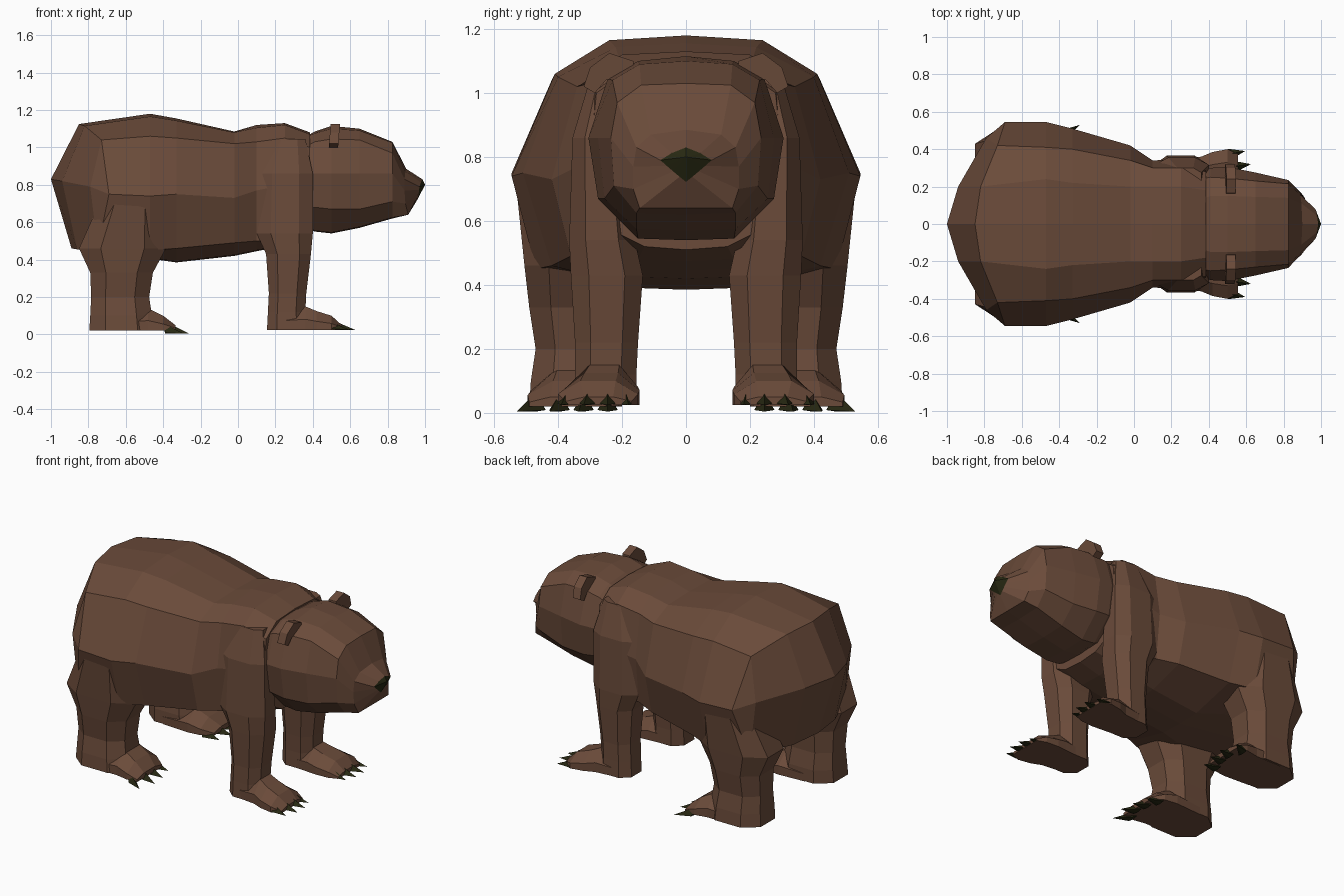
import bpy, bmesh

def material(name, rgb):
    m = bpy.data.materials.new(name)
    m.diffuse_color = (*rgb, 1)
    return m

FUR = material("brown_fur", (0.145, 0.070, 0.042))
DARK = material("dark_claw", (0.020, 0.021, 0.006))

def finish(name, bm, mat):
    bmesh.ops.remove_doubles(bm, verts=bm.verts, dist=0.0005)
    bmesh.ops.recalc_face_normals(bm, faces=bm.faces)
    me = bpy.data.meshes.new(name)
    bm.to_mesh(me)
    bm.free()
    me.materials.append(mat)
    ob = bpy.data.objects.new(name, me)
    bpy.context.collection.objects.link(ob)
    return ob

def loft(name, rings, mat, start=True, end=True):
    """Skin closed rings of equal point count, with optional end caps."""
    bm = bmesh.new()
    vs = [[bm.verts.new(p) for p in r] for r in rings]
    n = len(rings[0])
    for a, b in zip(vs, vs[1:]):
        for i in range(n):
            j = (i + 1) % n
            bm.faces.new((a[i], a[j], b[j], b[i]))
    if start:
        bm.faces.new(vs[0])
    if end:
        bm.faces.new(vs[-1])
    return finish(name, bm, mat)

def whole(half):
    """Close a half section (top centre to bottom centre) across y = 0."""
    return half + [(x, -y, z) for x, y, z in half[-2:0:-1]]

def at(x, *yz):
    return whole([(x, y, z) for y, z in yz])

def mirror_y(ob):
    m = ob.modifiers.new("mirror", 'MIRROR')
    m.use_axis = (False, True, False)
    m.use_mirror_merge = False

# Body: folded rump, then sections up to the chest
f0, f1, f2, wide = (-1, 0, .83), (-.94, .2, .82), (-.79, .46, .79), (-.69, .545, .75)
body = [
    whole([f0, f1, f2, wide, f2, f1, f0]),
    whole([(-.85, 0, 1.125), (-.82, .2, 1.115), (-.73, .42, 1.04), wide,
           (-.75, .46, .46), (-.86, .2, .455), (-.89, 0, .46)]),
    at(-.47, (0, 1.18), (.24, 1.165), (.41, 1.06), (.545, .74), (.47, .45), (.2, .41), (0, .405)),
    at(-.33, (0, 1.155), (.22, 1.143), (.40, 1.05), (.51, .75), (.42, .46), (.14, .39), (0, .385)),
    at(-.02, (0, 1.085), (.2, 1.08), (.34, 1.02), (.42, .73), (.36, .49), (.14, .425), (0, .42)),
    at(.10, (0, 1.12), (.2, 1.105), (.30, 1.03), (.34, .77), (.31, .50), (.14, .45), (0, .445)),
    at(.25, (0, 1.13), (.2, 1.12), (.30, 1.05), (.345, .80), (.30, .51), (.15, .48), (0, .475)),
    at(.385, (0, 1.08), (.18, 1.07), (.28, 1.0), (.30, .80), (.25, .58), (.13, .52), (0, .51)),
]
loft("body", body, FUR, start=False)

# Head with tapering muzzle
nose_ring = whole([(.985, 0, .83), (.978, .045, .812), (.97, .08, .79), (.968, .06, .772),
                   (.966, .04, .755), (.963, .02, .738), (.96, 0, .722)])
head = [
    at(.35, (0, 1.05), (.13, 1.05), (.24, 1.0), (.28, .86), (.26, .68), (.14, .59), (0, .58)),
    at(.41, (0, 1.085), (.15, 1.075), (.25, 1.03), (.30, .86), (.27, .68), (.15, .555), (0, .55)),
    at(.50, (0, 1.115), (.15, 1.10), (.245, 1.045), (.305, .86), (.275, .67), (.15, .545), (0, .54)),
    at(.65, (0, 1.10), (.145, 1.09), (.23, 1.04), (.275, .86), (.255, .67), (.155, .575), (0, .57)),
    at(.825, (0, 1.03), (.14, 1.025), (.215, .97), (.235, .86), (.225, .71), (.155, .625), (0, .62)),
    whole([(.90, 0, .885), (.895, .11, .87), (.89, .155, .83), (.89, .165, .77),
           (.895, .165, .70), (.91, .145, .64), (.91, 0, .64)]),
    nose_ring,
]
loft("head", head, FUR, end=False)

# Nose
loft("nose", [nose_ring, [(1.0, 0, .80)] * len(nose_ring)], DARK, start=False, end=False)

# Ears: bent slabs hugging the crown
ear = [(.16, 1.07), (.165, 1.10), (.24, 1.125), (.30, 1.08), (.32, 1.02), (.285, 1.0), (.25, 1.04)]
mirror_y(loft("ear", [[(x + .08 * (z - 1.06), y, z) for y, z in ear] for x in (.49, .54)], FUR))

def leg_ring(x0, x1, y0, y1, z, c=.25):
    """Rectangle with cut corners."""
    dx, dy = (x1 - x0) * c, (y1 - y0) * c
    return [(x0 + dx, y0, z), (x1 - dx, y0, z), (x1, y0 + dy, z), (x1, y1 - dy, z),
            (x1 - dx, y1, z), (x0 + dx, y1, z), (x0, y1 - dy, z), (x0, y0 + dy, z)]

def leg(name, rows):
    mirror_y(loft(name, [leg_ring(*r) for r in rows], FUR))

def foot(name, rows, base):
    """Foot sections along x: (x, y inner, y outer, top z)."""
    rings = []
    for x, y0, y1, z in rows:
        w = y1 - y0
        rings.append([(x, y0, base), (x, y0, base + (z - base) * .45), (x, y0 + w * .28, z),
                      (x, y1 - w * .28, z), (x, y1, base + (z - base) * .45), (x, y1, base)])
    mirror_y(loft(name, rings, FUR))

def claws(name, bases, length, splay, zb, zt):
    """Four-sided spikes fanning out from the toes."""
    bm = bmesh.new()
    for i, (x, y) in enumerate(bases):
        h = .032
        ring = [bm.verts.new(p) for p in ((x, y - h, zb + .005), (x - .02, y, zt),
                                          (x, y + h, zb + .005), (x, y, zb))]
        tip = bm.verts.new((x + length, y + splay[i], zb))
        bm.faces.new(ring)
        for k in range(4):
            bm.faces.new((ring[k], ring[(k + 1) % 4], tip))
    mirror_y(finish(name, bm, DARK))

# Front legs, from the shoulder down
leg("front_leg", [
    (.19, .36, .20, .30, 1.045), (.11, .40, .20, .355, .86), (.10, .40, .16, .365, .54),
    (.15, .39, .135, .36, .43), (.165, .365, .15, .347, .22), (.16, .36, .155, .347, .12),
    (.155, .37, .155, .35, .025)])
foot("front_foot", [(.22, .16, .345, .13), (.36, .15, .36, .15), (.42, .145, .385, .125),
                    (.50, .15, .40, .10), (.555, .17, .375, .05)], .025)
claws("front_claws", [(.51, .19), (.535, .245), (.535, .305), (.505, .37)],
      .09, (-.01, .0, .015, .02), .025, .072)

# Hind legs, from the thigh down
leg("hind_leg", [
    (-.72, -.42, .25, .535, .75), (-.85, -.385, .20, .505, .46), (-.79, -.455, .22, .49, .33),
    (-.785, -.475, .225, .47, .20), (-.79, -.46, .21, .485, .10), (-.795, -.45, .21, .49, .022)])
foot("hind_foot", [(-.65, .21, .48, .12), (-.48, .20, .48, .14), (-.40, .21, .495, .10),
                   (-.335, .25, .49, .05)], .02)
claws("hind_claws", [(-.39, .245), (-.365, .32), (-.355, .395), (-.385, .47)],
      .095, (.0, .015, .03, .06), .004, .062)
